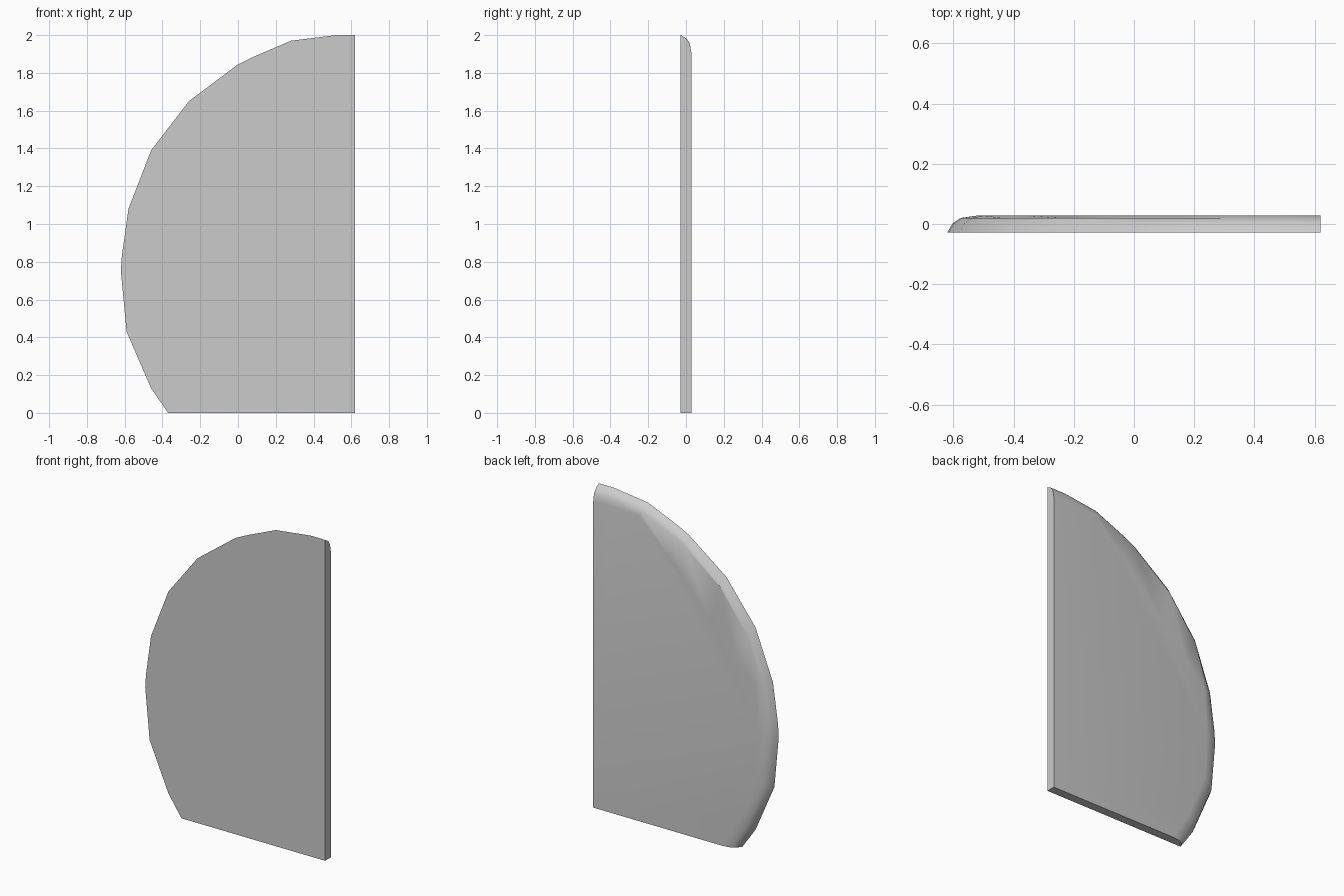
import bpy, bmesh
from mathutils import Vector

if "Cube" in bpy.data.objects:
    bpy.data.objects.remove(bpy.data.objects["Cube"])

FRONT, BACK = -0.028, 0.028
RIGHT = 0.62

# Curved outline of the front face (x, z), from top right round to bottom left
outer = [(0.62, 2.0), (0.52, 2.0), (0.28, 1.97), (0.07, 1.88), (0.0, 1.845),
         (-0.26, 1.65), (-0.46, 1.39), (-0.58, 1.08), (-0.615, 0.83),
         (-0.62, 0.75), (-0.59, 0.43), (-0.46, 0.13), (-0.37, 0.0)]
# Matching edge of the flat back face, with a long straight chord
inner = [(0.62, 1.91), (0.5, 1.91), (0.3, 1.9), (0.08, 1.68), (0.02, 1.61),
         (-0.19, 1.38), (-0.36, 1.2), (-0.5, 1.05), (-0.52, 0.83),
         (-0.52, 0.75), (-0.505, 0.48), (-0.39, 0.2), (-0.27, 0.0)]


def ring(inset, y):
    """Outline moved a set distance towards the flat back edge."""
    pts = []
    for a, b in zip(outer, inner):
        a, b = Vector(a), Vector(b)
        p = a + (b - a).normalized() * inset
        pts.append((p.x, y, p.y))
    return pts


# Rounded rim: front outline, two intermediate rings, flat back edge
rings = [ring(0, FRONT), ring(0.018, 0.002), ring(0.045, 0.02),
         [(x, BACK, z) for x, z in inner]]

bm = bmesh.new()
rows = [[bm.verts.new(p) for p in r] for r in rings]
front_corner = bm.verts.new((RIGHT, FRONT, 0))
back_corner = bm.verts.new((RIGHT, BACK, 0))
for r0, r1 in zip(rows, rows[1:]):
    for i in range(len(outer) - 1):
        bm.faces.new((r0[i], r0[i + 1], r1[i + 1], r1[i]))

# Flat front, back, right side and underside
bm.faces.new(rows[0] + [front_corner])
bm.faces.new(rows[-1] + [back_corner])
bm.faces.new([r[0] for r in rows] + [back_corner, front_corner])
bm.faces.new([r[-1] for r in rows] + [back_corner, front_corner])
bmesh.ops.recalc_face_normals(bm, faces=bm.faces)

mesh = bpy.data.meshes.new("curved_panel")
bm.to_mesh(mesh)
bm.free()
panel = bpy.data.objects.new("curved_panel", mesh)
bpy.context.collection.objects.link(panel)
bpy.context.view_layer.objects.active = panel
panel.select_set(True)
bpy.ops.object.shade_smooth_by_angle(angle=0.6)
